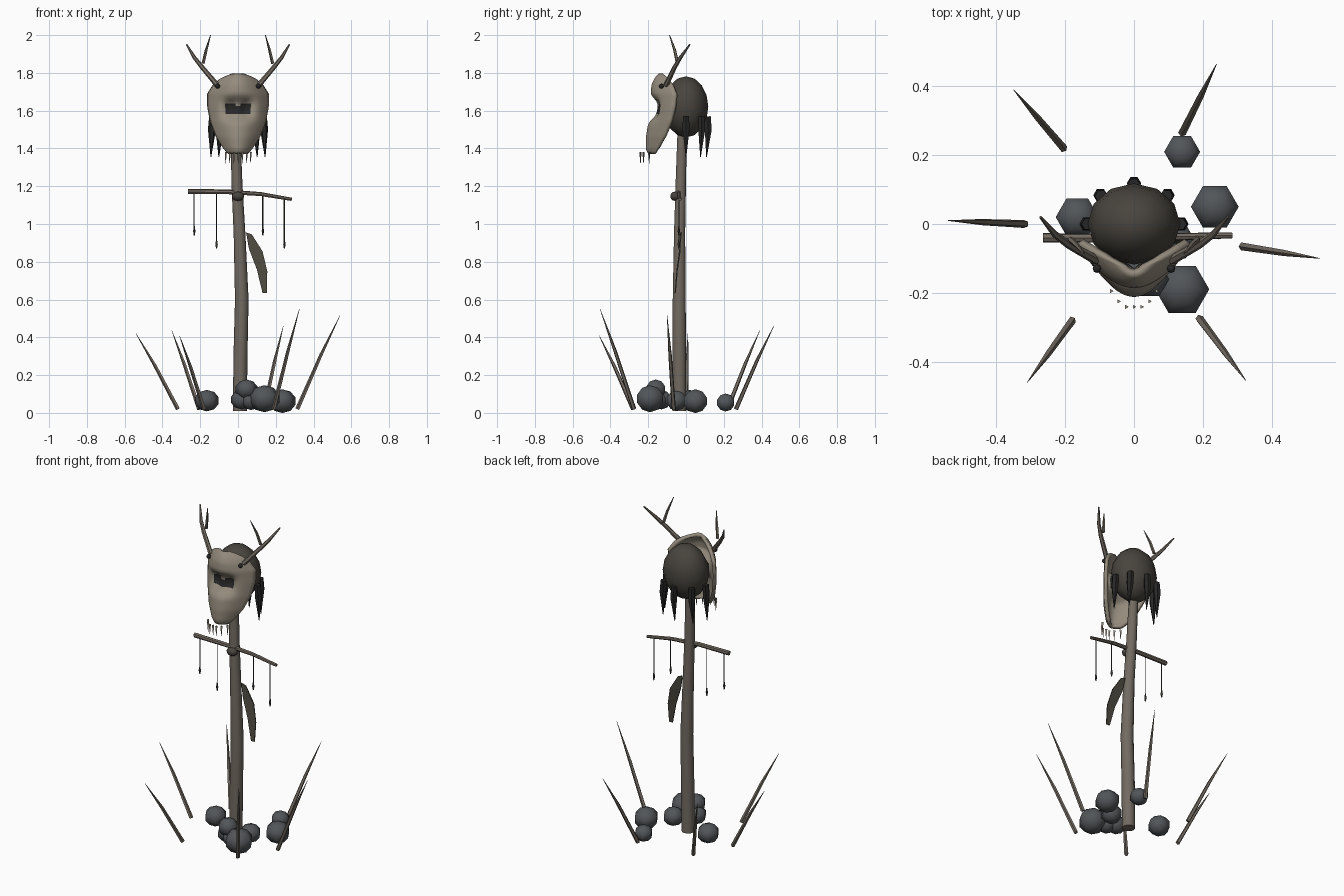
import bpy, bmesh, math
from mathutils import Vector

if "Cube" in bpy.data.objects:
    bpy.data.objects.remove(bpy.data.objects["Cube"])


def mat(name, r, g, b):
    m = bpy.data.materials.new(name)
    m.diffuse_color = (r, g, b, 1)
    m.use_nodes = True
    m.node_tree.nodes["Principled BSDF"].inputs["Base Color"].default_value = m.diffuse_color
    return m


WOOD = mat("wood", .17, .145, .12)
BONE = mat("bone", .30, .26, .205)
DARK = mat("dark_hide", .065, .058, .048)
BLACK = mat("black", .02, .02, .02)
STONE = mat("stone", .085, .092, .1)
CLOTH = mat("cloth", .075, .068, .052)


def finish(name, bm, material, smooth=40):
    bmesh.ops.recalc_face_normals(bm, faces=bm.faces)
    me = bpy.data.meshes.new(name)
    bm.to_mesh(me)
    bm.free()
    me.materials.append(material)
    ob = bpy.data.objects.new(name, me)
    bpy.context.collection.objects.link(ob)
    if smooth:
        bpy.ops.object.select_all(action='DESELECT')
        ob.select_set(True)
        bpy.context.view_layer.objects.active = ob
        bpy.ops.object.shade_smooth_by_angle(angle=math.radians(smooth))
    return ob


def tube(name, path, radii, sides, material, smooth=50):
    """Tapered tube swept along a short path."""
    bm = bmesh.new()
    pts = [Vector(p) for p in path]
    rings = []
    for i, p in enumerate(pts):
        d = (pts[min(i + 1, len(pts) - 1)] - pts[max(i - 1, 0)]).normalized()
        ref = Vector((0, 1, 0)) if abs(d.y) < .9 else Vector((1, 0, 0))
        a = d.cross(ref).normalized()
        b = d.cross(a)
        rings.append([bm.verts.new(p + radii[i] * (a * math.cos(t) + b * math.sin(t)))
                      for t in (2 * math.pi * k / sides for k in range(sides))])
    for r, s in zip(rings, rings[1:]):
        for k in range(sides):
            j = (k + 1) % sides
            bm.faces.new((r[k], r[j], s[j], s[k]))
    bm.faces.new(rings[0])
    bm.faces.new(rings[-1])
    return finish(name, bm, material, smooth)


def ball(name, loc, size, seg, rings, material, smooth=60, turn=0):
    bm = bmesh.new()
    bmesh.ops.create_uvsphere(bm, u_segments=seg, v_segments=rings, radius=1)
    c, s = math.cos(turn), math.sin(turn)
    for v in bm.verts:
        x, y, z = v.co
        v.co = Vector(loc) + Vector(((x * c - y * s) * size[0], (x * s + y * c) * size[1], z * size[2]))
    return finish(name, bm, material, smooth)


# Bent pole and crossbar with its binding knot
tube("pole", [(.01, -.035, .01), (.013, -.035, .3), (.02, -.036, .6), (.008, -.034, .95),
              (-.005, -.028, 1.2), (-.014, -.02, 1.5)],
     [.037, .037, .036, .031, .029, .026], 10, WOOD)
tube("crossbar", [(-.265, -.04, 1.172), (-.06, -.042, 1.17), (.12, -.037, 1.158), (.285, -.033, 1.13)],
     [.014, .013, .011, .009], 7, WOOD)
ball("binding_knot", (0, -.057, 1.147), (.034, .026, .025), 10, 6, DARK)

# Hanging cords with pendants
for x, top, bottom in [(-.232, 1.165, .94), (-.114, 1.165, .87), (.131, 1.15, .94), (.245, 1.135, .87)]:
    tube("cord", [(x, -.038, top), (x, -.038, bottom + .03)], [.003, .003], 4, DARK)
    tube("pendant", [(x, -.038, bottom + .055), (x, -.038, bottom + .022), (x, -.038, bottom)],
         [.002, .007, .003], 5, DARK, 0)

# Cloth strip on the pole
bm = bmesh.new()
rows = [((.043, .955), (.073, .945), -.03), ((.058, .87), (.13, .855), -.035),
        ((.1, .76), (.155, .75), -.05), ((.13, .635), (.153, .635), -.06)]
vs = [[bm.verts.new((p[0], y, p[1])) for p in (l, r)] for l, r, y in rows]
for a, b in zip(vs, vs[1:]):
    bm.faces.new((a[0], a[1], b[1], b[0]))
finish("cloth_strip", bm, CLOTH, 0).modifiers.new("thickness", 'SOLIDIFY').thickness = .006

# Head and the hide spikes around its back
ball("head", (0, 0, 1.62), (.135, .118, .162), 12, 8, DARK)
for k in range(5):
    a = math.pi * k / 4
    x, y = .138 * math.cos(a), .118 * math.sin(a)
    tube("hide_spike", [(x * .97, y * .97, 1.57), (x, y, 1.5), (x * 1.04, y * .92, 1.355)],
         [.019, .021, .002], 6, BLACK)

# Mask: curved shell with sunken sockets; rows are z, half width, centre y, edge y
PROFILE = [(1.37, .05, -.2, -.165), (1.395, .075, -.212, -.15), (1.46, .117, -.212, -.115),
           (1.54, .148, -.2, -.082), (1.62, .163, -.19, -.062), (1.69, .163, -.188, -.055),
           (1.74, .132, -.182, -.072), (1.775, .088, -.165, -.095), (1.797, .03, -.145, -.125)]


def profile_at(z):
    for a, b in zip(PROFILE, PROFILE[1:]):
        if z <= b[0] + 1e-6:
            t = (z - a[0]) / (b[0] - a[0])
            return [p + (q - p) * t for p, q in zip(a, b)]


bm = bmesh.new()
NR, NC = 32, 24
grid = []
for i in range(NR + 1):
    z, w, yc, ye = profile_at(1.37 + .427 * i / NR)
    row = []
    for j in range(NC + 1):
        u = -1 + 2 * j / NC
        x = u * w
        dent = .036 * math.exp(-(x / .085) ** 4 - ((z - 1.61) / .062) ** 4)
        dent += .022 * math.exp(-((abs(x) - .04) / .03) ** 2 - ((z - 1.615) / .035) ** 4)
        row.append(bm.verts.new((x, ye + (yc - ye) * (1 - u * u) + dent, z)))
    grid.append(row)
for r, s in zip(grid, grid[1:]):
    for j in range(NC):
        f = bm.faces.new((r[j], r[j + 1], s[j + 1], s[j]))
        c = f.calc_center_median()
        f.material_index = int(abs(c.x) < .068 and 1.59 - .12 * (.06 - abs(c.x)) ** 2 < c.z < 1.625 + abs(c.x) * .3)
mask = finish("mask", bm, BONE, 80)
mask.data.materials.append(BLACK)
if mask.data.polygons[0].normal.y > 0:
    mask.data.flip_normals()
shell = mask.modifiers.new("shell", 'SOLIDIFY')
shell.thickness, shell.offset = .02, -1

# Teeth under the mask
for x, y in [(-.066, -.195), (-.045, -.225), (-.022, -.241), (0, -.241), (.022, -.241), (.045, -.225), (.066, -.195)]:
    tube("tooth", [(x, y, 1.38), (x, y, 1.32)], [.007, .001], 3, BONE, 0)

# Antlers with tines and the pegs at their roots
for s in (-1, 1):
    tube("antler", [(s * .11, -.105, 1.735), (s * .19, -.06, 1.83), (s * .23, -.03, 1.88), (s * .272, .02, 1.95)],
         [.014, .012, .01, .004], 6, WOOD)
    tube("antler_tine", [(s * .184, -.045, 1.85), (s * .168, -.06, 1.92), (s * .145, -.087, 2.0)],
         [.009, .008, .002], 5, WOOD)
    ball("peg", (s * .108, -.13, 1.73), (.013, .013, .013), 8, 5, BLACK)

# Leaning stakes around the base
for a, b in [((-.205, .22), (-.35, .39, .435)), ((.14, .265), (.24, .465, .46)),
             ((-.317, 0), (-.54, .01, .42)), ((.315, -.065), (.54, -.1, .515)),
             ((-.18, -.28), (-.31, -.46, .41)), ((.19, -.275), (.325, -.455, .55))]:
    p, q = Vector((*a, .02)), Vector(b)
    mid = p.lerp(q, .55) + Vector((0, 0, .012))
    tube("stake", [p, mid, q], [.012, .0095, .001], 5, WOOD)

# Stone pile
for x, y, z, r in [(-.165, .02, .065, .066), (.14, .21, .055, .055), (.235, .05, .062, .073),
                   (.14, -.19, .075, .083), (.045, -.16, .125, .06), (.02, -.13, .07, .06),
                   (.12, -.05, .065, .062), (.07, -.155, .065, .058)]:
    ball("stone", (x, y, z), (r, r, r * .86), 6, 5, STONE, 65, math.pi / 6)
